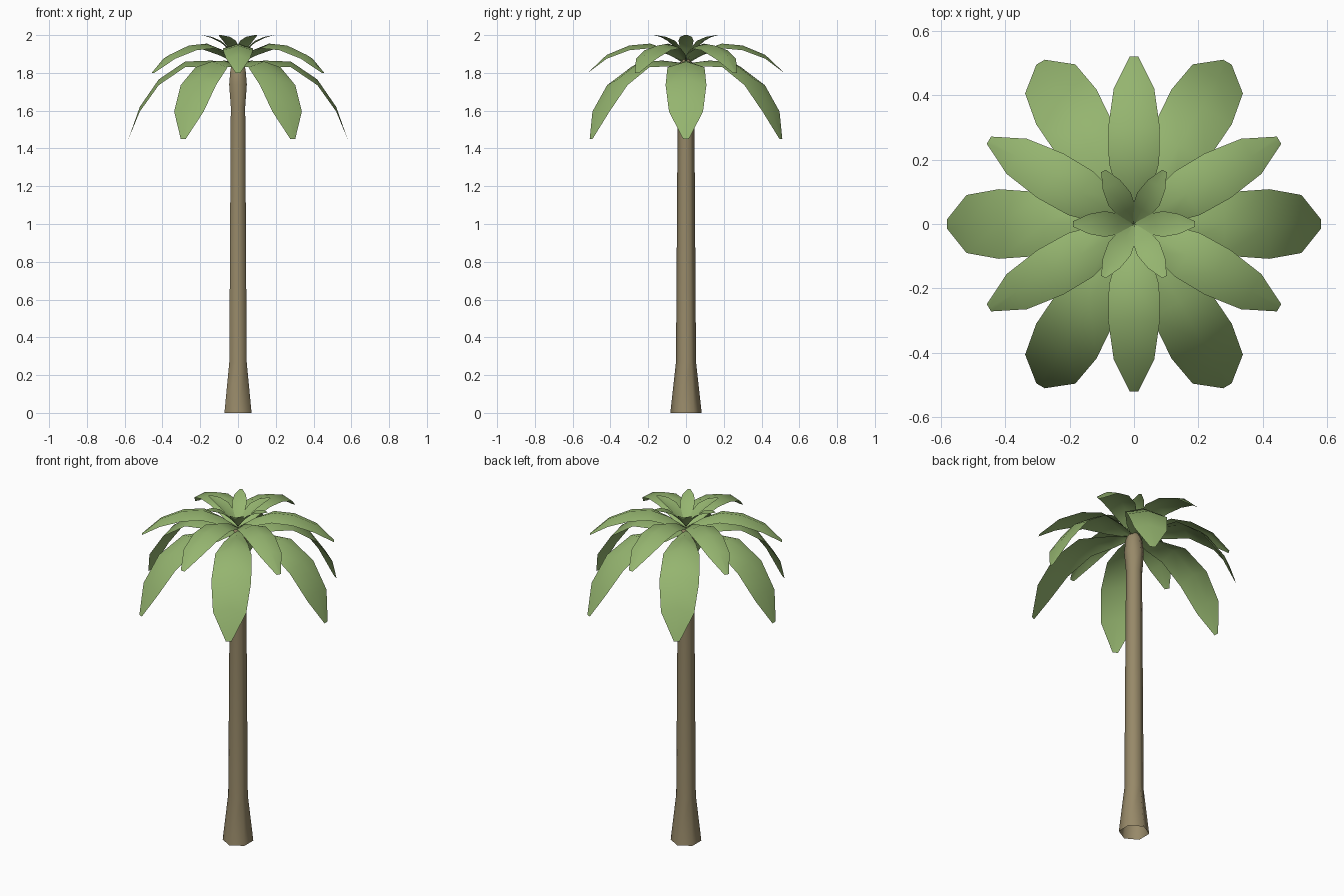
import bpy, bmesh, math
from mathutils import Matrix

if "Cube" in bpy.data.objects:
    bpy.data.objects.remove(bpy.data.objects["Cube"])


def material(name, rgb):
    m = bpy.data.materials.new(name)
    m.diffuse_color = (*rgb, 1)
    m.use_nodes = True
    m.node_tree.nodes["Principled BSDF"].inputs["Base Color"].default_value = m.diffuse_color
    return m


GREEN = material("leaf green", (0.30, 0.46, 0.16))
BROWN = material("bark brown", (0.31, 0.25, 0.14))


def finish(name, bm, mat):
    mesh = bpy.data.meshes.new(name)
    bm.to_mesh(mesh)
    bm.free()
    mesh.materials.append(mat)
    for p in mesh.polygons:
        p.use_smooth = True
    ob = bpy.data.objects.new(name, mesh)
    bpy.context.collection.objects.link(ob)
    return ob


# Trunk: open six-sided tube with a flared foot and a swollen neck
def trunk(profile, sides=6):
    bm = bmesh.new()
    rings = []
    for r, z in profile:
        angles = [math.tau * i / sides + math.pi / 2 for i in range(sides)]
        rings.append([bm.verts.new((r * math.cos(a), r * math.sin(a), z)) for a in angles])
    for a, b in zip(rings, rings[1:]):
        for i in range(sides):
            j = (i + 1) % sides
            bm.faces.new((a[i], a[j], b[j], b[i]))
    finish("trunk", bm, BROWN)


trunk([(0.083, 0), (0.053, 0.27), (0.044, 1.62), (0.054, 1.74), (0.046, 1.82), (0.025, 1.87)])


# Fronds: folded sheets, each section is (radius, ridge height, half width, edge drop)
def frond_ring(name, sections, start_angle, count=6):
    for k in range(count):
        bm = bmesh.new()
        rows = [[bm.verts.new((r, s * w, z - abs(s) * drop)) for s in (-1, 0, 1)]
                for r, z, w, drop in sections]
        for a, b in zip(rows, rows[1:]):
            for i in range(2):
                bm.faces.new((a[i], b[i], b[i + 1], a[i + 1]))
        bm.transform(Matrix.Rotation(math.radians(start_angle) + math.tau * k / count, 4, 'Z'))
        finish(f"{name}_{k + 1}", bm, GREEN)


frond_ring("lower_frond", [(0.0, 1.85, 0.012, 0.01), (0.14, 1.865, 0.065, 0.03),
                           (0.28, 1.86, 0.098, 0.03), (0.42, 1.765, 0.108, 0.03),
                           (0.52, 1.62, 0.09, 0.025), (0.58, 1.45, 0.015, 0.0)], 0)
frond_ring("middle_frond", [(0.0, 1.86, 0.01, 0.01), (0.09, 1.92, 0.05, 0.025),
                            (0.19, 1.955, 0.078, 0.025), (0.30, 1.945, 0.08, 0.025),
                            (0.42, 1.895, 0.063, 0.02), (0.52, 1.80, 0.013, 0.0)], 30)
frond_ring("upper_frond", [(0.0, 1.87, 0.004, 0.0), (0.05, 1.925, 0.032, -0.01),
                           (0.09, 1.96, 0.04, -0.01), (0.14, 1.985, 0.031, -0.006),
                           (0.19, 2.0, 0.008, 0.0)], 0)
